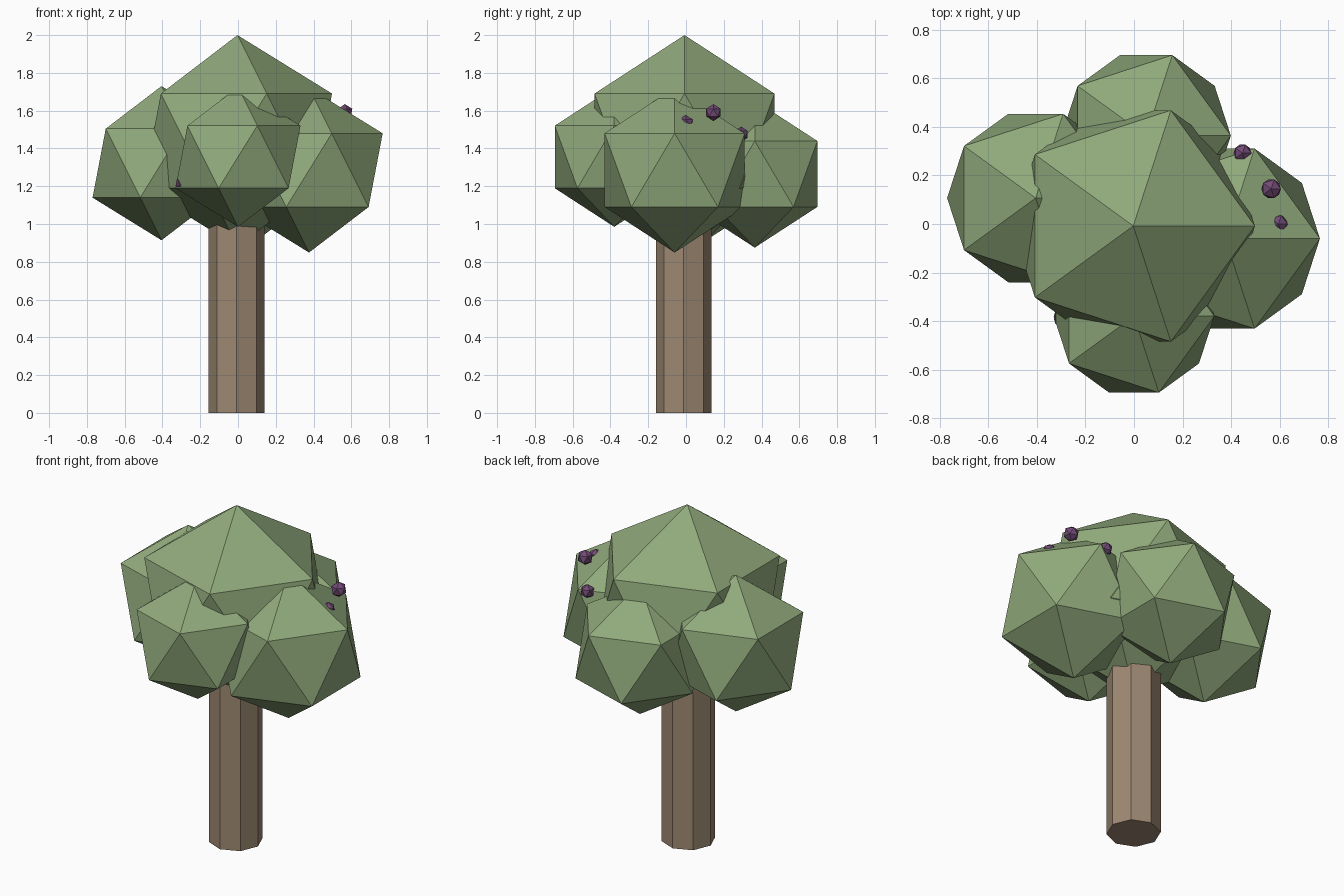
import bpy

if "Cube" in bpy.data.objects:
    bpy.data.objects.remove(bpy.data.objects["Cube"])


def material(name, color):
    m = bpy.data.materials.new(name)
    m.diffuse_color = (*color, 1)
    m.use_nodes = True
    m.node_tree.nodes["Principled BSDF"].inputs["Base Color"].default_value = m.diffuse_color
    return m


leaf = material("leaf_green", (0.28, 0.40, 0.20))
bark = material("bark_brown", (0.34, 0.25, 0.17))
fruit = material("berry_purple", (0.17, 0.07, 0.18))


def ball(name, center, radius, mat):
    # 20-sided faceted ball
    bpy.ops.mesh.primitive_ico_sphere_add(subdivisions=1, radius=radius, location=center)
    obj = bpy.context.object
    obj.name = name
    obj.data.materials.append(mat)


# Octagonal trunk, its top hidden inside the crown
bpy.ops.mesh.primitive_cylinder_add(vertices=8, radius=0.148, depth=1.2,
                                    location=(-0.007, -0.012, 0.6))
trunk = bpy.context.object
trunk.name = "trunk"
trunk.data.materials.append(bark)

# Foliage: one large crown with four smaller clumps around it
for name, center, radius in [
    ("crown_foliage", (-0.003, -0.008, 1.44), 0.56),
    ("front_foliage", (0.0, -0.38, 1.355), 0.37),
    ("back_foliage", (0.05, 0.364, 1.265), 0.39),
    ("left_foliage", (-0.405, 0.107, 1.322), 0.408),
    ("right_foliage", (0.376, -0.06, 1.285), 0.436),
]:
    ball(name, center, radius, leaf)

# Berries resting on or partly sunk into the foliage
for i, (center, radius) in enumerate([
    ((0.565, 0.145, 1.59), 0.045),
    ((0.447, 0.292, 1.475), 0.041),
    ((0.595, 0.0, 1.535), 0.042),
    ((-0.293, -0.39, 1.22), 0.042),
]):
    ball(f"berry_{i + 1}", center, radius, fruit)
